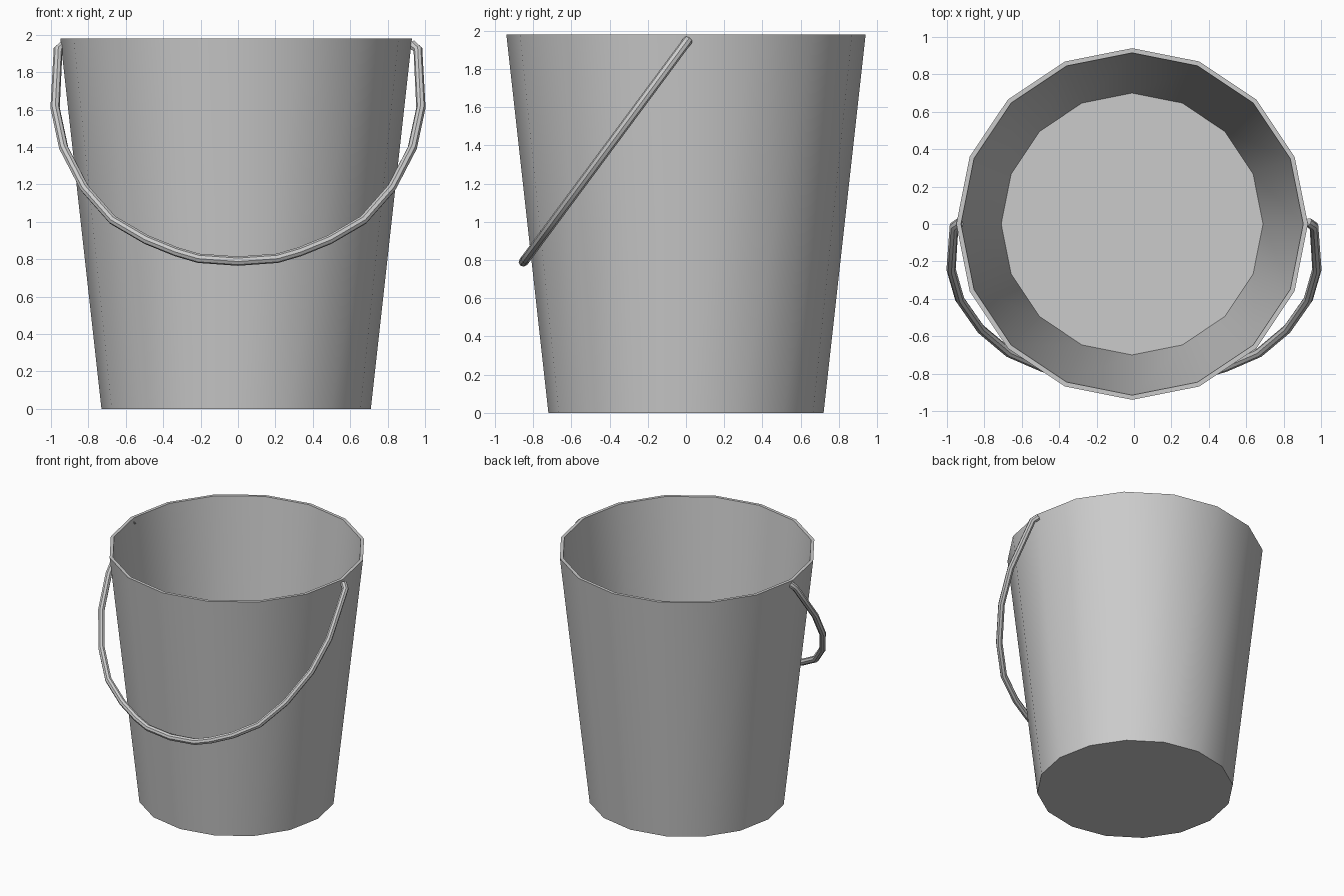
import bpy
import bmesh
from math import cos, sin, pi, radians

cube = bpy.data.objects.get("Cube")
if cube:
    bpy.data.objects.remove(cube, do_unlink=True)


def material(name, colour):
    mat = bpy.data.materials.new(name)
    mat.use_nodes = True
    mat.diffuse_color = colour
    mat.node_tree.nodes["Principled BSDF"].inputs["Base Color"].default_value = colour
    return mat


def smooth(obj):
    bpy.ops.object.select_all(action="DESELECT")
    obj.select_set(True)
    bpy.context.view_layer.objects.active = obj
    bpy.ops.object.shade_smooth_by_angle(angle=radians(35))


grey = material("light grey metal", (0.6, 0.6, 0.6, 1))

# Bucket: a tapered sixteen-sided shell, outside wall, rim, inside wall and floor
SIDES = 16
CENTRE_X = -0.01
profile = [(0.72, 0), (0.94, 1.98), (0.915, 1.98), (0.70, 0.03)]
bm = bmesh.new()
rings = []
for radius, z in profile:
    angles = [2 * pi * i / SIDES for i in range(SIDES)]
    rings.append([bm.verts.new((CENTRE_X + radius * cos(a), radius * sin(a), z)) for a in angles])
for low, high in zip(rings, rings[1:]):
    for i in range(SIDES):
        j = (i + 1) % SIDES
        bm.faces.new((low[i], low[j], high[j], high[i]))
bm.faces.new(rings[0][::-1])
bm.faces.new(rings[-1])
bmesh.ops.recalc_face_normals(bm, faces=bm.faces)
mesh = bpy.data.meshes.new("bucket")
bm.to_mesh(mesh)
bm.free()
mesh.materials.append(grey)
bucket = bpy.data.objects.new("bucket", mesh)
bpy.context.collection.objects.link(bucket)
smooth(bucket)

# Handle: a round wire bail hanging forward in a tilted plane
half = [(0.93, 1.95), (0.962, 1.92), (0.978, 1.61), (0.932, 1.395), (0.82, 1.18),
        (0.67, 1.01), (0.49, 0.905), (0.33, 0.84), (0.21, 0.805)]
path = half + [(0, 0.79)] + [(-x, z) for x, z in reversed(half)]
curve = bpy.data.curves.new("handle", "CURVE")
curve.dimensions = "3D"
curve.bevel_depth = 0.025
curve.bevel_resolution = 2
curve.use_fill_caps = True
spline = curve.splines.new("POLY")
spline.points.add(len(path) - 1)
for point, (x, z) in zip(spline.points, path):
    point.co = (x, 0.01 - (1.95 - z) * 0.742, z, 1)
curve.materials.append(grey)
handle = bpy.data.objects.new("handle", curve)
bpy.context.collection.objects.link(handle)
bpy.ops.object.select_all(action="DESELECT")
handle.select_set(True)
bpy.context.view_layer.objects.active = handle
bpy.ops.object.convert(target="MESH")
smooth(bpy.context.view_layer.objects.active)
